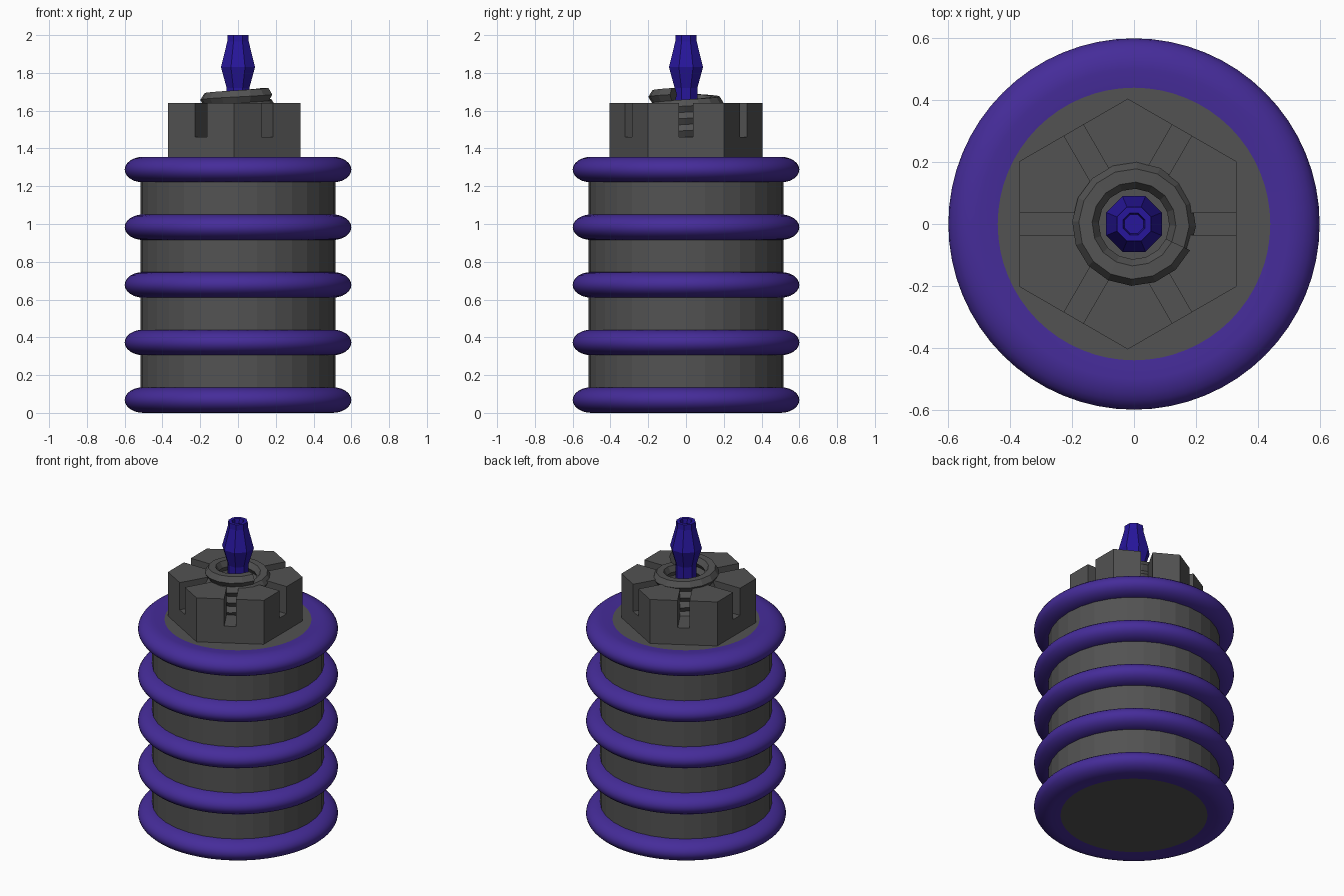
import bpy, bmesh, math
from mathutils import Vector, Matrix

if "Cube" in bpy.data.objects:
    bpy.data.objects.remove(bpy.data.objects["Cube"])


def material(name, rgb):
    m = bpy.data.materials.new(name)
    m.diffuse_color = (*rgb, 1)
    m.use_nodes = True
    m.node_tree.nodes["Principled BSDF"].inputs["Base Color"].default_value = m.diffuse_color
    return m


DARK = material("dark_grey", (0.085, 0.085, 0.085))
PURPLE = material("purple", (0.06, 0.025, 0.32))
BLUE = material("blue", (0.02, 0.008, 0.33))


def make(name, verts, faces, mat):
    me = bpy.data.meshes.new(name)
    me.from_pydata(verts, [], faces)
    bm = bmesh.new()
    bm.from_mesh(me)
    bmesh.ops.recalc_face_normals(bm, faces=bm.faces)
    bm.to_mesh(me)
    bm.free()
    me.materials.append(mat)
    ob = bpy.data.objects.new(name, me)
    bpy.context.collection.objects.link(ob)
    return ob


def lathe(name, profile, sides, mat, turn=0.0, closed=False, centre=(0, 0)):
    """Revolve (radius, z) points about z; capped at the ends unless closed."""
    n = len(profile)
    verts, faces = [], []
    for i in range(sides):
        a = turn + 2 * math.pi * i / sides
        verts += [(centre[0] + r * math.cos(a), centre[1] + r * math.sin(a), z) for r, z in profile]
    for i in range(sides):
        j = (i + 1) % sides
        for k in range(n if closed else n - 1):
            l = (k + 1) % n
            faces.append((i * n + k, j * n + k, j * n + l, i * n + l))
    if not closed:
        faces.append([i * n for i in range(sides)])
        faces.append([i * n + n - 1 for i in range(sides)])
    return make(name, verts, faces, mat)


def smooth(ob, angle):
    bpy.ops.object.select_all(action='DESELECT')
    ob.select_set(True)
    bpy.context.view_layer.objects.active = ob
    bpy.ops.object.shade_smooth_by_angle(angle=math.radians(angle))


# Faceted cylindrical body
lathe("body", [(0.515, 0.007), (0.515, 1.349)], 32, DARK)

# Five rounded bands, the top and bottom ones forming the rims
for i in range(5):
    z = 0.068 + 0.305 * i
    prof = [(0.415, z - 0.058)]
    for k in range(13):
        a = -math.pi / 2 + math.pi * k / 12
        prof.append((0.5 + 0.1 * math.cos(a), z + 0.068 * math.sin(a)))
    prof.append((0.415, z + 0.058))
    smooth(lathe(f"band_{i + 1}", prof, 64, PURPLE, closed=True), 45)

# Castle nut: hexagon with bore and six slots
NX = -0.02
nut = lathe("castle_nut", [(0.405, 1.345), (0.405, 1.64)], 6, DARK, math.pi / 6, centre=(NX, 0))
cutters = [lathe("bore_cutter", [(0.185, 1.38), (0.185, 1.8)], 16, DARK)]
for i in range(3):
    bm = bmesh.new()
    bmesh.ops.create_cube(bm, size=1, matrix=Matrix.Translation((NX, 0, 1.63))
                          @ Matrix.Rotation(i * math.pi / 3, 4, 'Z')
                          @ Matrix.Diagonal((1.2, 0.072, 0.34, 1)))
    me = bpy.data.meshes.new("slot_cutter")
    bm.to_mesh(me)
    bm.free()
    me.materials.append(DARK)
    ob = bpy.data.objects.new("slot_cutter", me)
    bpy.context.collection.objects.link(ob)
    cutters.append(ob)
for c in cutters:
    mod = nut.modifiers.new("cut", 'BOOLEAN')
    mod.operation = 'DIFFERENCE'
    mod.solver = 'EXACT'
    mod.object = c
bpy.context.view_layer.update()
baked = bpy.data.meshes.new_from_object(nut.evaluated_get(bpy.context.evaluated_depsgraph_get()))
nut.modifiers.clear()
nut.data = baked
for c in cutters:
    bpy.data.objects.remove(c)

# Coil spring inside the nut, its last turn showing on top
SIDES, STEPS, TURNS, PITCH = 6, 16, 4, 0.065
verts, faces = [], []
end = math.radians(-25)
for i in range(STEPS * TURNS + 1):
    t = i / STEPS
    a = end + 2 * math.pi * t
    zc = 1.685 - PITCH * (TURNS - t)
    for k in range(SIDES):
        b = 2 * math.pi * k / SIDES
        r = 0.157 + 0.043 * math.cos(b)
        verts.append((r * math.cos(a), r * math.sin(a), zc + 0.04 * math.sin(b)))
for i in range(STEPS * TURNS):
    for k in range(SIDES):
        l = (k + 1) % SIDES
        faces.append((i * SIDES + k, (i + 1) * SIDES + k, (i + 1) * SIDES + l, i * SIDES + l))
faces.append(range(SIDES))
faces.append(range(STEPS * TURNS * SIDES, (STEPS * TURNS + 1) * SIDES))
make("spring", verts, faces, DARK)

# Octagonal plunger tip with a small recess in the top
s = 1 / math.cos(math.pi / 8)
tip = [(0.06, 1.37), (0.06, 1.72), (0.09, 1.83), (0.057, 1.965), (0.055, 2.0), (0.035, 2.0), (0.03, 1.97)]
lathe("plunger_tip", [(r * s, z) for r, z in tip], 8, BLUE, math.pi / 8)
